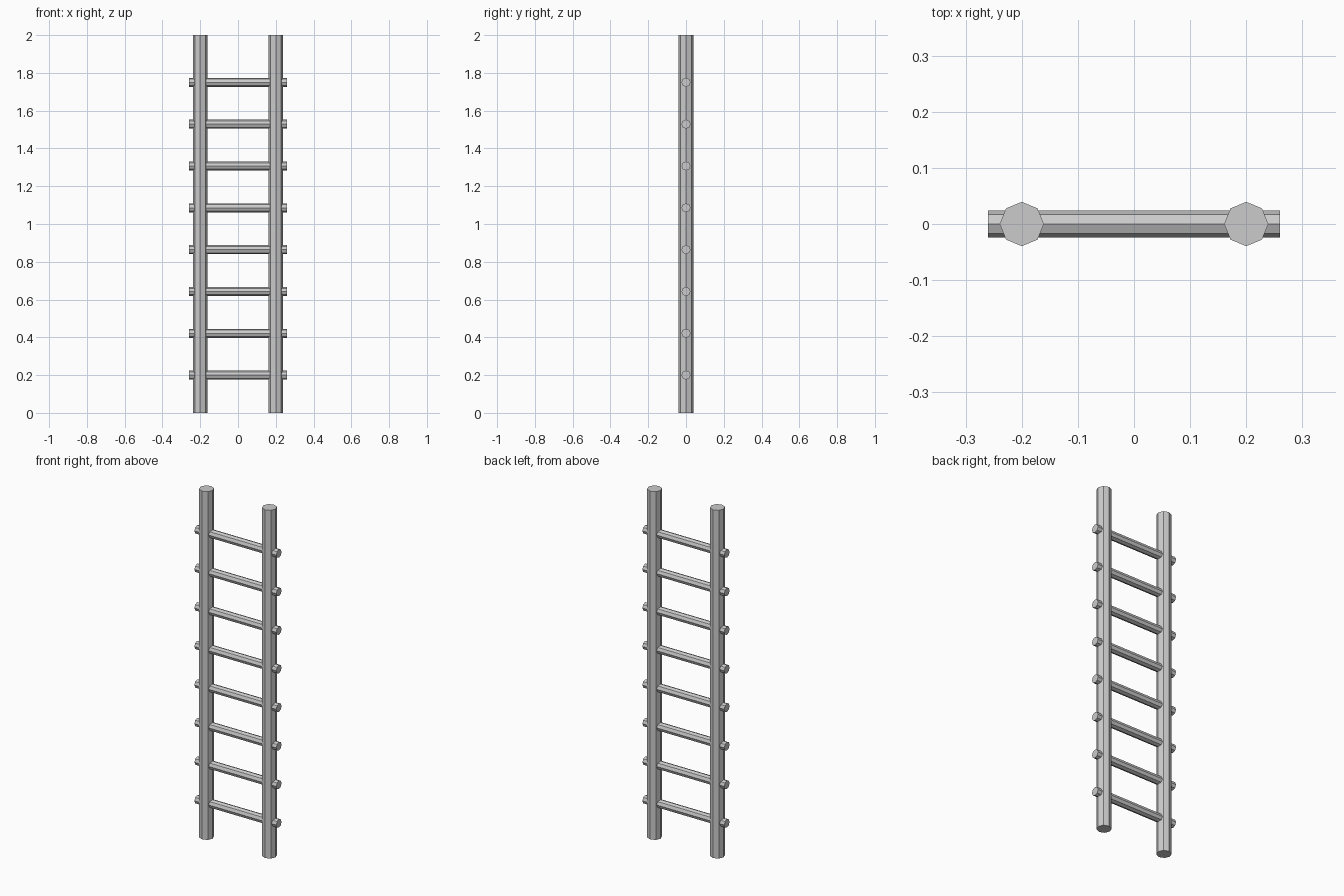
import bpy
import math

if "Cube" in bpy.data.objects:
    bpy.data.objects.remove(bpy.data.objects["Cube"])


def octagon_rod(name, radius, length, location, rotation=(0, 0, 0)):
    bpy.ops.mesh.primitive_cylinder_add(
        vertices=8, radius=radius, depth=length,
        location=location, rotation=rotation)
    rod = bpy.context.object
    rod.name = name
    return rod


# Upright side rails
for side, x in (("left", -0.2), ("right", 0.2)):
    octagon_rod(f"{side}_rail", 0.0395, 2.0, (x, 0, 1.0))

# Evenly spaced rungs that poke out through the rails
RUNGS, LOW, HIGH = 8, 0.2, 1.75
for i in range(RUNGS):
    z = LOW + (HIGH - LOW) * i / (RUNGS - 1)
    octagon_rod(f"rung_{i + 1}", 0.024, 0.52, (0, 0, z),
                (0, math.pi / 2, 0))
